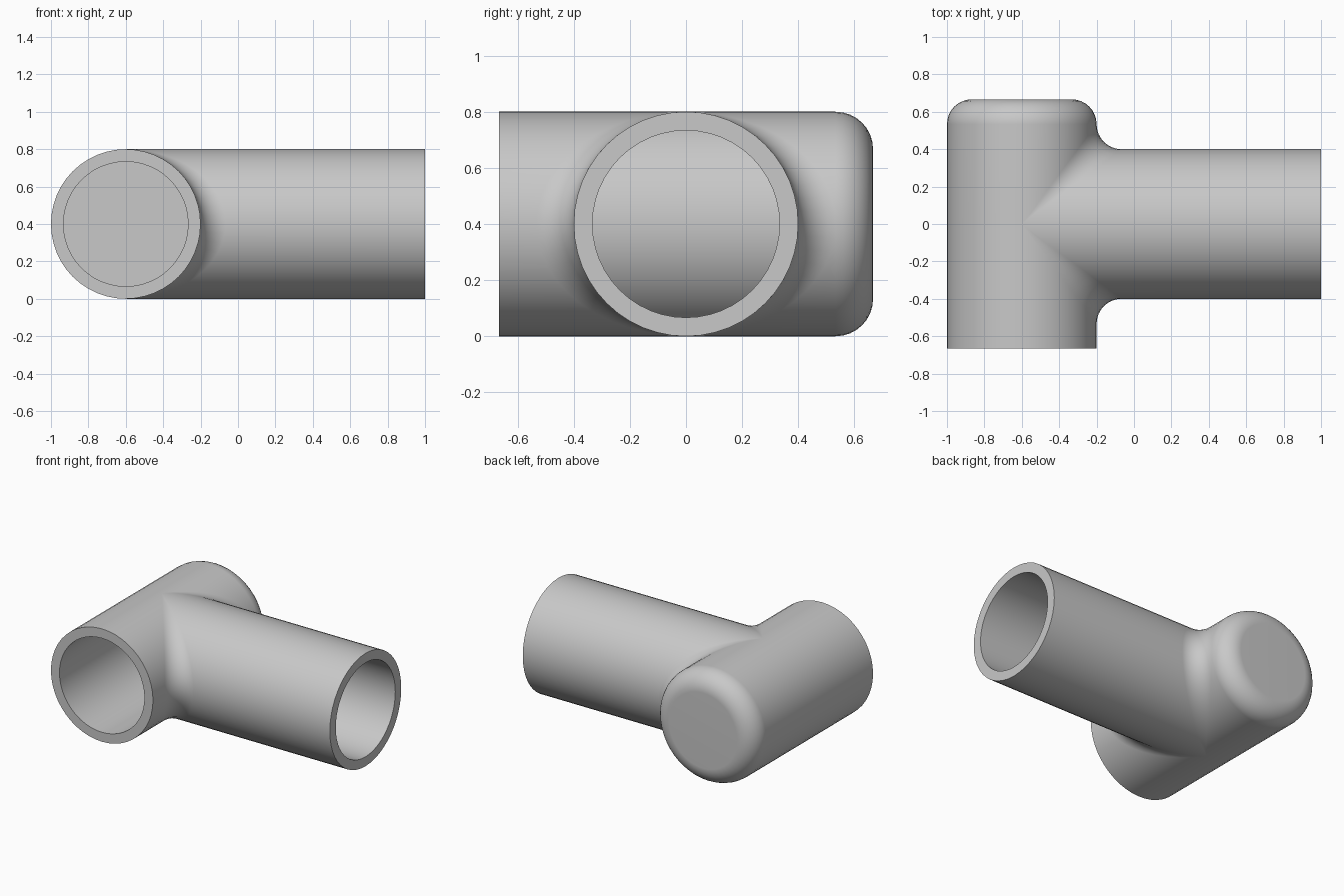
import bpy, bmesh
from math import sin, cos, pi, sqrt
from mathutils import Vector

cube = bpy.data.objects.get("Cube")
if cube:
    bpy.data.objects.remove(cube, do_unlink=True)

R = 0.4              # outer radius of both pipes
BORE = 1 / 3         # inner radius
FILLET = 2 / 15      # crotch fillet and rounded cap edge
HALF = 2 / 3         # half length of the main pipe
REACH = 1.6          # branch end, measured from the main axis
AXIS = Vector((-0.6, 0, R))
STEPS = 24           # steps per half turn
ARC = 8              # steps per rounded edge


def ring(radius, a, y):
    """Point on the main pipe's cylinder."""
    return Vector((radius * cos(a), y, radius * sin(a)))


def cap(a):
    """Closed back end with its rounded edge, from centre to wall."""
    flat = R - FILLET
    pts = [Vector((0, HALF, 0))]
    for i in range(ARC + 1):
        t = pi / 2 * i / ARC
        pts.append(ring(flat + FILLET * sin(t), a, HALF - FILLET + FILLET * cos(t)))
    return pts


def mouth(a):
    """Open front end: rim, bore wall and bore floor."""
    floor = HALF - (R - BORE)
    return [ring(R, a, -HALF), ring(BORE, a, -HALF),
            ring(BORE, a, floor), Vector((0, floor, 0))]


def crotch(a, side):
    """Fillet from main wall to branch wall, then the branch out and back in."""
    s, z = (R + FILLET) * cos(a), (R + FILLET) * sin(a)
    centre = Vector((s, s, z))
    to_main = Vector((-cos(a), 0, -sin(a)))
    to_branch = Vector((0, -cos(a), -sin(a)))
    angle = to_main.angle(to_branch)
    pts = []
    for i in range(ARC + 1):
        t = i / ARC
        if angle < 0.001:
            d = to_main
        else:
            d = (to_main * sin((1 - t) * angle) + to_branch * sin(t * angle)) / sin(angle)
        pts.append(centre + d * FILLET)
    # branch rim and blind bore, which stops at the main pipe's wall
    y, h = BORE * cos(a), BORE * sin(a)
    pts += [Vector((REACH, R * cos(a), R * sin(a))), Vector((REACH, y, h)),
            Vector((sqrt(R * R - h * h), y, h))]
    for p in pts:
        p.y *= side
    return pts


def branch_row(a):
    return cap(a) + crotch(a, 1) + crotch(a, -1)[::-1] + mouth(a)


def plain_row(a):
    return cap(a) + [ring(R, a, 0)] + mouth(a)


def loft(bm, rows):
    grid = [[bm.verts.new(p + AXIS) for p in row] for row in rows]
    for r0, r1 in zip(grid, grid[1:]):
        for i in range(len(r0) - 1):
            bm.faces.new((r0[i], r0[i + 1], r1[i + 1], r1[i]))


# branch half and plain half of the fitting
bm = bmesh.new()
angles = [-pi / 2 + pi * i / STEPS for i in range(STEPS + 1)]
loft(bm, [branch_row(a) for a in angles])
loft(bm, [plain_row(a + pi) for a in angles])
bmesh.ops.remove_doubles(bm, verts=bm.verts, dist=0.0002)
bmesh.ops.dissolve_degenerate(bm, edges=bm.edges, dist=0.0001)
bmesh.ops.recalc_face_normals(bm, faces=bm.faces)
mesh = bpy.data.meshes.new("pipe_tee")
bm.to_mesh(mesh)
bm.free()
pipe = bpy.data.objects.new("pipe_tee", mesh)
bpy.context.collection.objects.link(pipe)

# plain grey
grey = bpy.data.materials.new("light grey")
grey.use_nodes = True
colour = (0.58, 0.58, 0.58, 1)
grey.diffuse_color = colour
grey.node_tree.nodes["Principled BSDF"].inputs["Base Color"].default_value = colour
mesh.materials.append(grey)

# smooth walls, crisp rims
bpy.ops.object.select_all(action='DESELECT')
pipe.select_set(True)
bpy.context.view_layer.objects.active = pipe
bpy.ops.object.shade_smooth_by_angle(angle=pi / 6)
weighted = pipe.modifiers.new("weighted_normals", 'WEIGHTED_NORMAL')
weighted.keep_sharp = True
